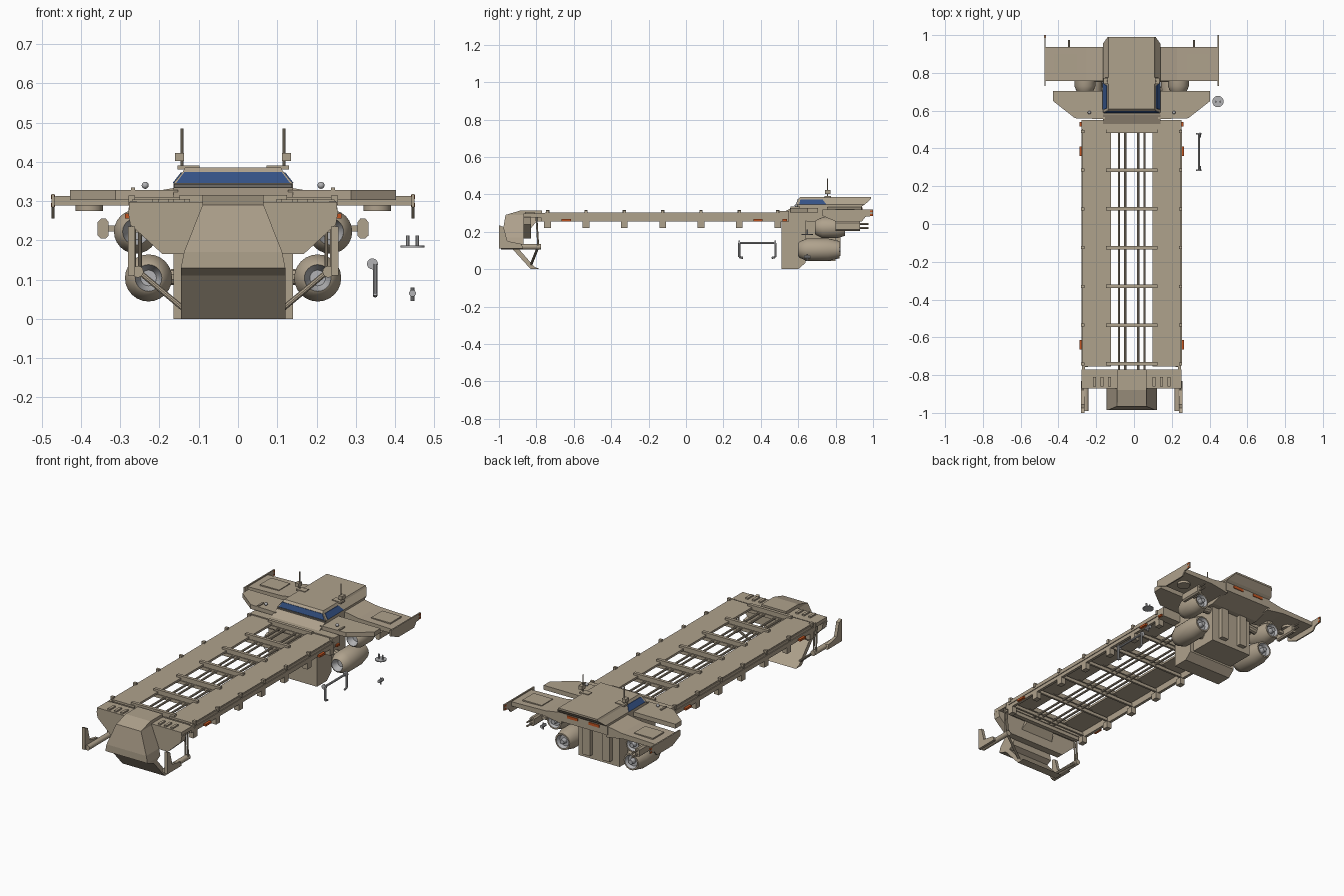
import bpy, bmesh, math
from mathutils import Vector

C = -0.0125  # centre line of the vehicle; some loose parts sit off to one side


def material(name, rgb):
    m = bpy.data.materials.new(name)
    m.diffuse_color = (*rgb, 1)
    return m


TAN = material("tan_hull", (0.43, 0.36, 0.265))
GREY = material("light_grey", (0.45, 0.45, 0.46))
BLUE = material("blue_glass", (0.035, 0.085, 0.24))
ORANGE = material("orange_light", (0.55, 0.09, 0.015))
DARK = material("dark_metal", (0.16, 0.15, 0.135))


def finish(name, bm, mats, smooth=False):
    bmesh.ops.recalc_face_normals(bm, faces=bm.faces)
    me = bpy.data.meshes.new(name)
    bm.to_mesh(me)
    bm.free()
    ob = bpy.data.objects.new(name, me)
    bpy.context.collection.objects.link(ob)
    for m in mats:
        me.materials.append(m)
    if smooth:
        bpy.context.view_layer.objects.active = ob
        ob.select_set(True)
        bpy.ops.object.shade_smooth_by_angle(angle=math.radians(35))
        ob.select_set(False)
    return ob


def skin(name, rings, mat):
    """Solid through rings of equal length, capped at both ends."""
    bm = bmesh.new()
    vs = [[bm.verts.new((x + C, y, z)) for x, y, z in r] for r in rings]
    n = len(vs[0])
    for a, b in zip(vs, vs[1:]):
        for i in range(n):
            bm.faces.new((a[i], a[(i + 1) % n], b[(i + 1) % n], b[i]))
    bm.faces.new(vs[0])
    bm.faces.new(vs[-1])
    return finish(name, bm, [mat])


def prism(name, pts, axis, a, b, mat=TAN):
    place = {"x": lambda p, t: (t, p[0], p[1]),
             "y": lambda p, t: (p[0], t, p[1]),
             "z": lambda p, t: (p[0], p[1], t)}[axis]
    return skin(name, [[place(p, t) for p in pts] for t in (a, b)], mat)


def box(name, x0, x1, y0, y1, z0, z1, mat=TAN):
    return prism(name, [(x0, y0), (x1, y0), (x1, y1), (x0, y1)], "z", z0, z1, mat)


def loft(name, levels, mat=TAN):
    """Rectangular sections (z, half width, y0, y1)."""
    return skin(name, [[(-w, a, z), (w, a, z), (w, b, z), (-w, b, z)] for z, w, a, b in levels], mat)


def rod(name, p, q, r, mat=TAN, n=10):
    p, q = Vector(p), Vector(q)
    d = q - p
    bm = bmesh.new()
    bmesh.ops.create_cone(bm, cap_ends=True, segments=n, radius1=r, radius2=r, depth=d.length)
    bmesh.ops.transform(bm, matrix=d.to_track_quat("Z", "Y").to_matrix().to_4x4(), verts=bm.verts)
    bmesh.ops.translate(bm, vec=(p + q) / 2 + Vector((C, 0, 0)), verts=bm.verts)
    return finish(name, bm, [mat], True)


def engine(name, x, z, profile, grey_r, n=24):
    """Lathe along y; faces inside grey_r become grey."""
    bm = bmesh.new()
    rings = [[bm.verts.new((x + C + r * math.cos(i * math.tau / n), y, z + r * math.sin(i * math.tau / n)))
              for i in range(n)] for y, r in profile]
    for a, b in zip(rings, rings[1:]):
        for i in range(n):
            bm.faces.new((a[i], a[(i + 1) % n], b[(i + 1) % n], b[i]))
    bm.faces.new(rings[0])
    bm.faces.new(rings[-1])
    for f in bm.faces:
        far = max(math.hypot(v.co.x - x - C, v.co.z - z) for v in f.verts)
        f.material_index = 1 if far <= grey_r + 1e-4 else 0
    return finish(name, bm, [TAN, GREY], True)


def ball(name, p, r, mat=GREY):
    bm = bmesh.new()
    bmesh.ops.create_uvsphere(bm, u_segments=12, v_segments=8, radius=r)
    bmesh.ops.translate(bm, vec=(p[0] + C, p[1], p[2]), verts=bm.verts)
    return finish(name, bm, [mat], True)


# Nose module with sloping cheeks and a scoop that runs down to the ground
loft("nose", [(0.315, 0.078, -0.88, -0.77), (0.29, 0.078, -0.965, -0.77),
              (0.17, 0.125, -0.985, -0.87), (0.13, 0.133, -0.985, -0.87)])
prism("nose_scoop", [(-0.985, 0.13), (-0.93, 0.11), (-0.83, 0), (-0.78, 0),
                     (-0.81, 0.012), (-0.90, 0.115), (-0.87, 0.13)], "x", -0.133, 0.133)
prism("nose_bulkhead", [(-0.25, 0.295), (-0.268, 0.275), (-0.262, 0.24), (-0.18, 0.165), (0.18, 0.165),
                        (0.262, 0.24), (0.268, 0.275), (0.25, 0.295)], "y", -0.87, -0.83)
box("nose_shelf", -0.265, 0.265, -0.87, -0.77, 0.275, 0.297)
box("nose_crossbeam", -0.25, 0.25, -0.80, -0.775, 0.255, 0.28)

# Cargo deck: spine rods and cross bars
STATIONS = [-0.74 + 0.205 * i for i in range(7)]
for y in STATIONS:
    box("deck_crossbar", -0.137, 0.137, y - 0.009, y + 0.009, 0.29, 0.316)
    box("deck_underbar", -0.25, 0.25, y - 0.006, y + 0.006, 0.268, 0.286)

# Rear hull
box("hull_shoulder", -0.265, 0.265, 0.50, 0.55, 0.255, 0.31)
prism("hull_keel", [(0.51, 0), (0.60, 0), (0.64, 0.035), (0.64, 0.28), (0.51, 0.28)], "x", -0.152, 0.152)
box("hull_rear_block", -0.13, 0.13, 0.63, 0.80, 0.045, 0.27)
prism("fuselage", [(0.53, 0.26), (0.53, 0.31), (0.58, 0.335), (0.94, 0.338), (0.94, 0.285), (0.83, 0.25)],
      "x", -0.152, 0.152)
skin("cabin", [[(-w, a, z), (w, a, z), (w, b, z), (-w, b, z)] for z, w, a, b in
               [(0.335, 0.152, 0.595, 0.94), (0.345, 0.152, 0.59, 0.955),
                (0.376, 0.127, 0.60, 0.99), (0.386, 0.122, 0.61, 0.99)]], TAN)
skin("front_window", [[(-0.145, 0.588, 0.346), (0.145, 0.588, 0.346), (0.124, 0.597, 0.374), (-0.124, 0.597, 0.374)],
                      [(-0.145, 0.593, 0.346), (0.145, 0.593, 0.346), (0.124, 0.602, 0.374), (-0.124, 0.602, 0.374)]],
     BLUE)
box("window_sill", -0.15, 0.15, 0.586, 0.592, 0.333, 0.343, DARK)

for s in (-1, 1):
    def sbox(name, x0, x1, *rest):
        box(name, s * x0, s * x1, *rest)

    # Nose skids with upright fins and legs
    rod("skid", (s * 0.243, -0.99, 0.12), (s * 0.243, -0.775, 0.12), 0.015, TAN, 12)
    prism("skid_fin", [(-1.0, 0.11), (-0.87, 0.11), (-0.88, 0.135), (-0.955, 0.15), (-0.975, 0.225), (-1.0, 0.235)],
          "x", s * 0.25, s * 0.268)
    for dx in (0.237, 0.252):
        rod("skid_leg", (s * dx, -0.79, 0.12), (s * dx, -0.80, 0.285), 0.005)
    rod("scoop_brace", (s * 0.12, -0.83, 0.02), (s * 0.24, -0.79, 0.12), 0.007)
    for dx in (0.11, 0.15, 0.19):
        sbox("shelf_rib", dx, dx + 0.015, -0.86, -0.81, 0.297, 0.305)

    # Deck plates, skirts, spine rods, brackets and marker lights
    sbox("deck_plate", 0.11, 0.258, -0.755, 0.505, 0.292, 0.304)
    sbox("deck_skirt", 0.246, 0.262, -0.775, 0.505, 0.256, 0.30)
    sbox("deck_rail", 0.258, 0.266, -0.75, 0.50, 0.276, 0.284)
    for dx in (0.0345, 0.0675):
        rod("spine_rod", (s * dx, -0.78, 0.281), (s * dx, 0.55, 0.281), 0.006, TAN, 8)
    for y in STATIONS:
        sbox("deck_bracket", 0.232, 0.262, y - 0.018, y + 0.018, 0.22, 0.258)
        sbox("deck_clip", 0.25, 0.267, y - 0.008, y + 0.008, 0.29, 0.314)
    for y in (-0.64, 0.385):
        sbox("marker_light", 0.262, 0.276, y - 0.025, y + 0.025, 0.256, 0.268, ORANGE)
    sbox("shoulder_light", 0.265, 0.275, 0.515, 0.54, 0.256, 0.268, ORANGE)

    # Wings, end plates and forward winglets
    prism("wing", [(s * x, z) for x, z in [(0.14, 0.335), (0.24, 0.318), (0.46, 0.312), (0.46, 0.288),
                                           (0.25, 0.288), (0.14, 0.27)]], "y", 0.757, 0.937)
    prism("wing_end_plate", [(0.73, 0.285), (0.80, 0.255), (0.94, 0.255), (0.96, 0.28), (1.0, 0.285),
                             (1.0, 0.318), (0.73, 0.318)], "x", s * 0.455, s * 0.4625)
    for z in (0.29, 0.31):
        sbox("wing_tip_light", 0.4535, 0.4635, 0.985, 1.0, z - 0.005, z + 0.005, ORANGE)
    sbox("wing_flap", 0.29, 0.41, 0.80, 0.90, 0.312, 0.321)
    rod("wing_disc", (s * 0.367, 0.84, 0.275), (s * 0.367, 0.84, 0.29), 0.035, TAN, 16)
    prism("winglet", [(s * x, y) for x, y in [(0.14, 0.705), (0.415, 0.705), (0.415, 0.65), (0.30, 0.56),
                                              (0.14, 0.555)]], "z", 0.303, 0.328)
    sbox("winglet_post", 0.25, 0.26, 0.56, 0.61, 0.325, 0.334)
    ball("winglet_ball", (s * 0.224, 0.59, 0.34), 0.009)

    # Cabin side windows, aerials and tail lights
    skin("side_window", [[(s * x, y, z) for x, y, z in
                          [(0.152 + d, 0.605, 0.346), (0.152 + d, 0.75, 0.346), (0.131 + d, 0.73, 0.373),
                           (0.131 + d, 0.612, 0.373)]] for d in (-0.003, 0.002)], BLUE)
    sbox("aerial_bracket", 0.085, 0.142, 0.74, 0.775, 0.38, 0.39)
    sbox("aerial_base", 0.125, 0.148, 0.742, 0.772, 0.402, 0.423)
    rod("aerial", (s * 0.13, 0.757, 0.385), (s * 0.13, 0.757, 0.485), 0.0035, TAN, 8)
    sbox("tail_light", 0.035, 0.10, 0.938, 0.944, 0.315, 0.33, ORANGE)

    # Two engines per side, with grey intake and exhaust faces
    engine("lower_engine", s * 0.2155, 0.104,
           [(0.635, 0.02), (0.615, 0.03), (0.60, 0.034), (0.605, 0.042), (0.645, 0.06), (0.76, 0.06),
            (0.82, 0.046), (0.82, 0.038), (0.80, 0.030), (0.80, 0.015), (0.825, 0.012)], 0.038)
    engine("upper_engine", s * 0.2475, 0.222,
           [(0.725, 0.02), (0.705, 0.03), (0.69, 0.034), (0.695, 0.04), (0.73, 0.056), (0.81, 0.056),
            (0.85, 0.044), (0.85, 0.036), (0.835, 0.028), (0.835, 0.015), (0.86, 0.012)], 0.036)
    rod("lower_engine_mount", (s * 0.12, 0.71, 0.11), (s * 0.17, 0.71, 0.105), 0.02)
    rod("upper_engine_mount", (s * 0.12, 0.77, 0.24), (s * 0.21, 0.77, 0.23), 0.02)
    sbox("engine_pylon", 0.23, 0.265, 0.765, 0.83, 0.265, 0.295)
    sbox("rear_column", 0.04, 0.085, 0.80, 0.825, 0.07, 0.26)

    # Side pods with twin barrels
    loft_pts = [(0.317, 0.212), (0.324, 0.205), (0.337, 0.205), (0.345, 0.212), (0.345, 0.246),
                (0.337, 0.255), (0.324, 0.255), (0.317, 0.246)]
    prism("side_pod", [(s * x, z) for x, z in loft_pts], "y", 0.80, 0.93)
    sbox("side_pod_arm", 0.29, 0.325, 0.84, 0.86, 0.222, 0.238)
    for z in (0.22, 0.242):
        rod("pod_barrel", (s * 0.331, 0.92, z), (s * 0.331, 0.975, z), 0.005, TAN, 8)

# Loose parts beside the hull: handle, twin-post disc and small knob
for y, t in ((0.285, 0.02), (0.478, -0.02)):
    rod("handle_leg", (0.362, y, 0.065), (0.362, y, 0.14), 0.006, GREY)
    rod("handle_foot", (0.362, y, 0.065), (0.362, y + t, 0.06), 0.006, GREY)
    rod("handle_cap", (0.355, y - 0.004, 0.14), (0.355, y + 0.004, 0.14), 0.014, GREY, 14)
rod("handle_bar", (0.357, 0.285, 0.14), (0.357, 0.478, 0.14), 0.006, GREY)
rod("loose_disc", (0.457, 0.648, 0.182), (0.457, 0.648, 0.187), 0.03, GREY, 20)
for x in (0.445, 0.469):
    rod("disc_post", (x, 0.648, 0.185), (x, 0.648, 0.212), 0.005, GREY)
rod("knob_stem", (0.457, 0.648, 0.045), (0.457, 0.648, 0.08), 0.005, GREY)
rod("knob", (0.457, 0.63, 0.065), (0.457, 0.666, 0.065), 0.009, GREY)
